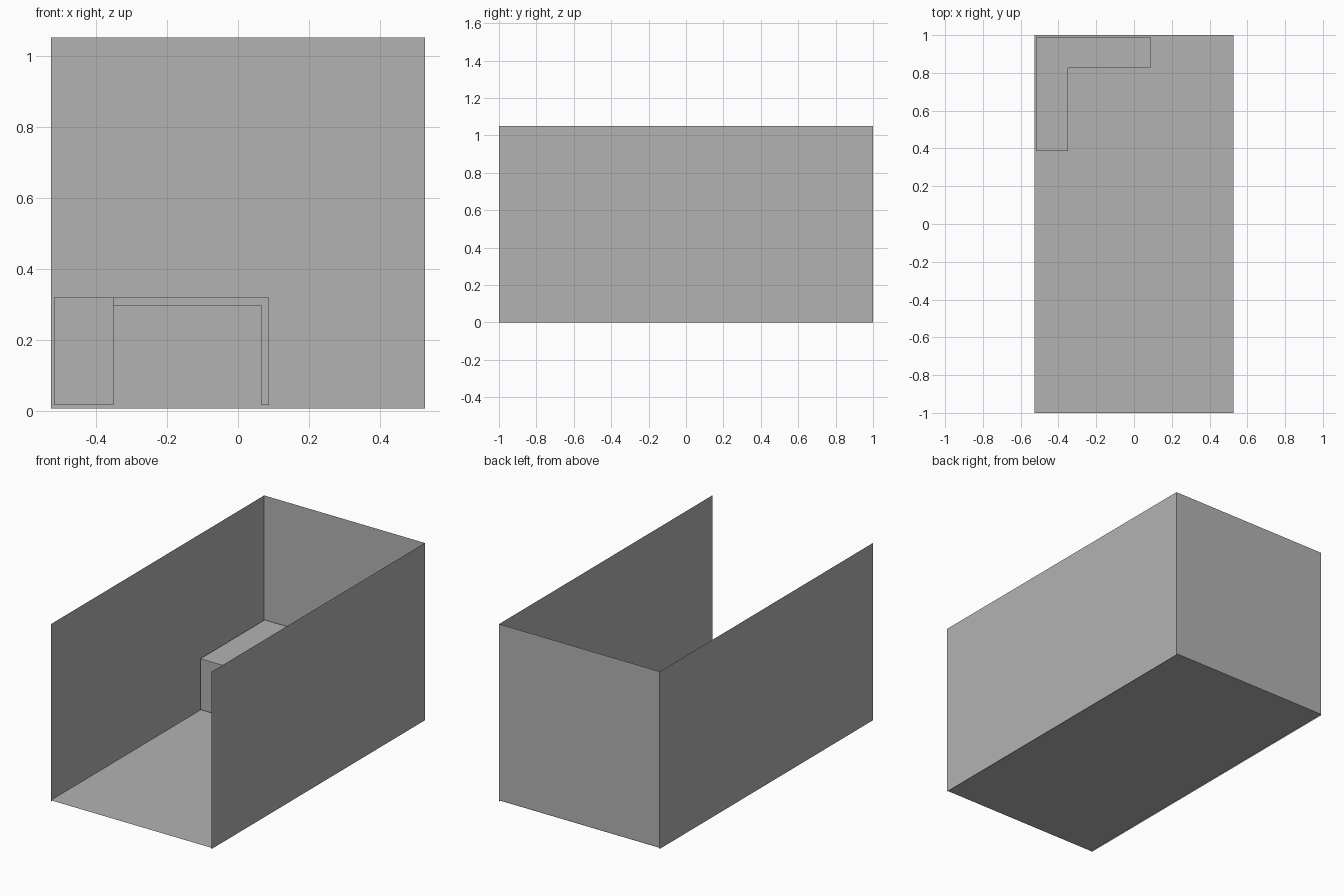
import bpy, bmesh

if "Cube" in bpy.data.objects:
    bpy.data.objects.remove(bpy.data.objects["Cube"])

grey = bpy.data.materials.new("plain_grey")
grey.diffuse_color = (0.45, 0.45, 0.45, 1)
grey.use_nodes = True
grey.node_tree.nodes["Principled BSDF"].inputs["Base Color"].default_value = grey.diffuse_color


def finish(name, bm):
    me = bpy.data.meshes.new(name)
    bm.to_mesh(me)
    bm.free()
    me.materials.append(grey)
    ob = bpy.data.objects.new(name, me)
    bpy.context.collection.objects.link(ob)
    return ob


def panel(name, corners):
    """Single thin sheet."""
    bm = bmesh.new()
    bm.faces.new([bm.verts.new(c) for c in corners])
    return finish(name, bm)


def slab(name, outline, z0, z1):
    """Outline in x/y, extruded upwards."""
    bm = bmesh.new()
    face = bm.faces.new([bm.verts.new((x, y, z0)) for x, y in outline])
    out = bmesh.ops.extrude_face_region(bm, geom=[face], use_keep_orig=True)
    tops = [v for v in out["geom"] if isinstance(v, bmesh.types.BMVert)]
    bmesh.ops.translate(bm, verts=tops, vec=(0, 0, z1 - z0))
    bmesh.ops.recalc_face_normals(bm, faces=bm.faces)
    return finish(name, bm)


def rect(x0, x1, y0, y1):
    return [(x0, y0), (x1, y0), (x1, y1), (x0, y1)]


W, H, F = 0.527, 1.051, 0.007   # half width, wall height, floor level

# Room shell: floor, two side walls and back wall, open at front and top
panel("floor", [(x, y, F) for x, y in rect(-W, W, -1, 1)])
panel("left_wall", [(-W, 1, 0), (-W, -1, 0), (-W, -1, H), (-W, 1, H)])
panel("right_wall", [(W, -1, 0), (W, 1, 0), (W, 1, H), (W, -1, H)])
panel("back_wall", [(W, 0.998, F), (-W, 0.998, F), (-W, 0.998, H), (W, 0.998, H)])

# L-shaped corner desk: top board and an upright panel at each end
X0, X1, XI = -0.518, 0.087, -0.35
Y0, Y1, YI = 0.387, 0.99, 0.825
T, ZB, ZU, ZT = 0.021, 0.017, 0.297, 0.319
slab("desk_top", [(X0, Y0), (XI, Y0), (XI, YI), (X1, YI), (X1, Y1), (X0, Y1)], ZU, ZT)
slab("desk_front_panel", rect(X0, XI, Y0, Y0 + T), ZB, ZU)
slab("desk_side_panel", rect(X1 - T, X1, YI, Y1), ZB, ZU)
